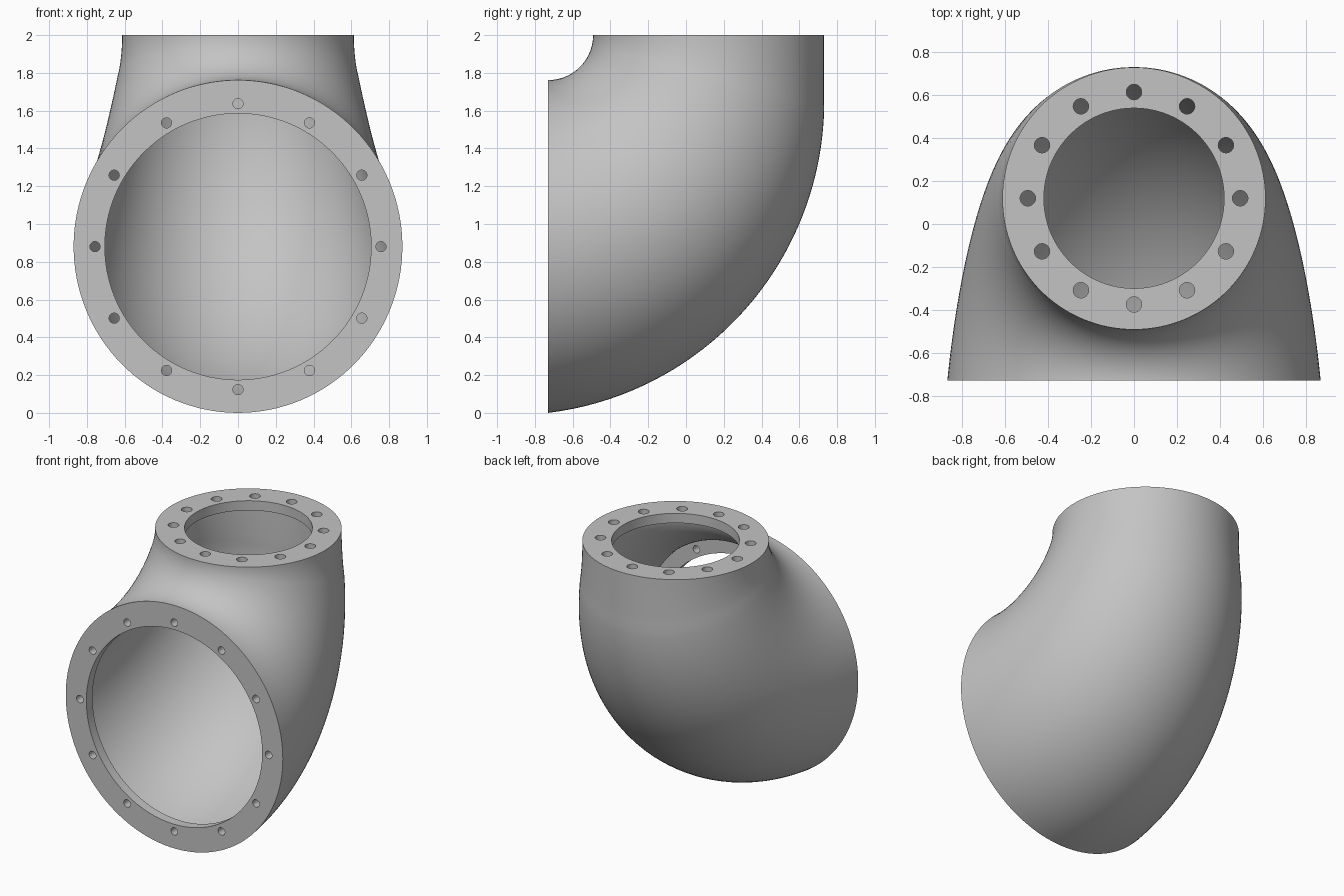
import bpy
import bmesh
from math import sin, cos, pi, sqrt
from mathutils import Matrix, Vector

cube = bpy.data.objects.get("Cube")
if cube:
    bpy.data.objects.remove(cube)

PIVOT_Y, PIVOT_Z = -0.73, 2.0     # bend axis, parallel to x
THROAT = 0.238                    # radius of the inside of the bend
WALL, FLANGE = 0.065, 0.07        # shell and flange thickness
RINGS, SIDES = 48, 128

metal = bpy.data.materials.new("grey_metal")
metal.use_nodes = True
metal.diffuse_color = (0.55, 0.55, 0.55, 1)
metal.node_tree.nodes["Principled BSDF"].inputs["Base Color"].default_value = metal.diffuse_color


def finish(name, bm):
    bmesh.ops.recalc_face_normals(bm, faces=bm.faces)
    mesh = bpy.data.meshes.new(name)
    bm.to_mesh(mesh)
    bm.free()
    mesh.materials.append(metal)
    obj = bpy.data.objects.new(name, mesh)
    bpy.context.collection.objects.link(obj)
    return obj


def back_distance(a):
    """Distance from the bend axis to the back of the elbow: an arc, then a vertical line."""
    b = -0.2 * sin(a) + 0.35 * cos(a)
    d = b + sqrt(b * b - 0.1625 + 2.762)
    if d * cos(a) < 0.35:
        d = 1.46 / sin(a)
    return d


def elbow(name, wall, shift):
    """Closed tapering bend; wall shrinks it, shift moves its ends inwards."""
    bm = bmesh.new()
    rings = []
    for i in range(RINGS + 1):
        u = i / RINGS
        a = u * pi / 2
        d = back_distance(a)
        radius = (d - THROAT) / 2 - wall
        centre = (d + THROAT) / 2 - shift
        width = radius * (0.988 + 0.016 * u)
        ring = []
        for k in range(SIDES):
            t = 2 * pi * k / SIDES
            reach = centre + radius * sin(t)
            ring.append(bm.verts.new((width * cos(t),
                                      PIVOT_Y + shift + reach * sin(a),
                                      PIVOT_Z - shift - reach * cos(a))))
        rings.append(ring)
    for r0, r1 in zip(rings, rings[1:]):
        for k in range(SIDES):
            n = (k + 1) % SIDES
            bm.faces.new((r0[k], r0[n], r1[n], r1[k]))
    bm.faces.new(rings[0])
    bm.faces.new(rings[-1])
    return finish(name, bm)


def flange_cutter(name, centre, tilt, bore, bolt_circle, bolt_radius):
    """Central bore and twelve bolt holes through one flange."""
    bm = bmesh.new()
    frame = Matrix.Translation(centre) @ Matrix.Rotation(tilt, 4, 'X')

    def rod(x, y, radius, sides):
        bmesh.ops.create_cone(bm, cap_ends=True, segments=sides, radius1=radius,
                              radius2=radius, depth=2 * (FLANGE + 0.015),
                              matrix=frame @ Matrix.Translation((x, y, 0)))

    rod(0, 0, bore, SIDES)
    for k in range(12):
        t = k * pi / 6
        rod(bolt_circle * cos(t), bolt_circle * sin(t), bolt_radius, 24)
    return finish(name, bm)


# Solid elbow, then hollow it and drill both flanges
body = elbow("pipe_elbow", 0, 0)
cutters = [
    elbow("cavity_cutter", WALL, FLANGE),
    flange_cutter("front_flange_cutter", Vector((0, PIVOT_Y, 0.88)), pi / 2, 0.705, 0.757, 0.027),
    flange_cutter("top_flange_cutter", Vector((0, 0.12, PIVOT_Z)), 0, 0.42, 0.495, 0.036),
]
bpy.ops.object.select_all(action='DESELECT')
bpy.context.view_layer.objects.active = body
body.select_set(True)
for cutter in cutters:
    cutter.hide_render = True
    cut = body.modifiers.new(cutter.name, 'BOOLEAN')
    cut.operation = 'DIFFERENCE'
    cut.solver = 'EXACT'
    cut.object = cutter
    bpy.ops.object.modifier_apply(modifier=cut.name)
    bpy.data.objects.remove(cutter)

bpy.ops.object.shade_smooth_by_angle(angle=pi / 6)
